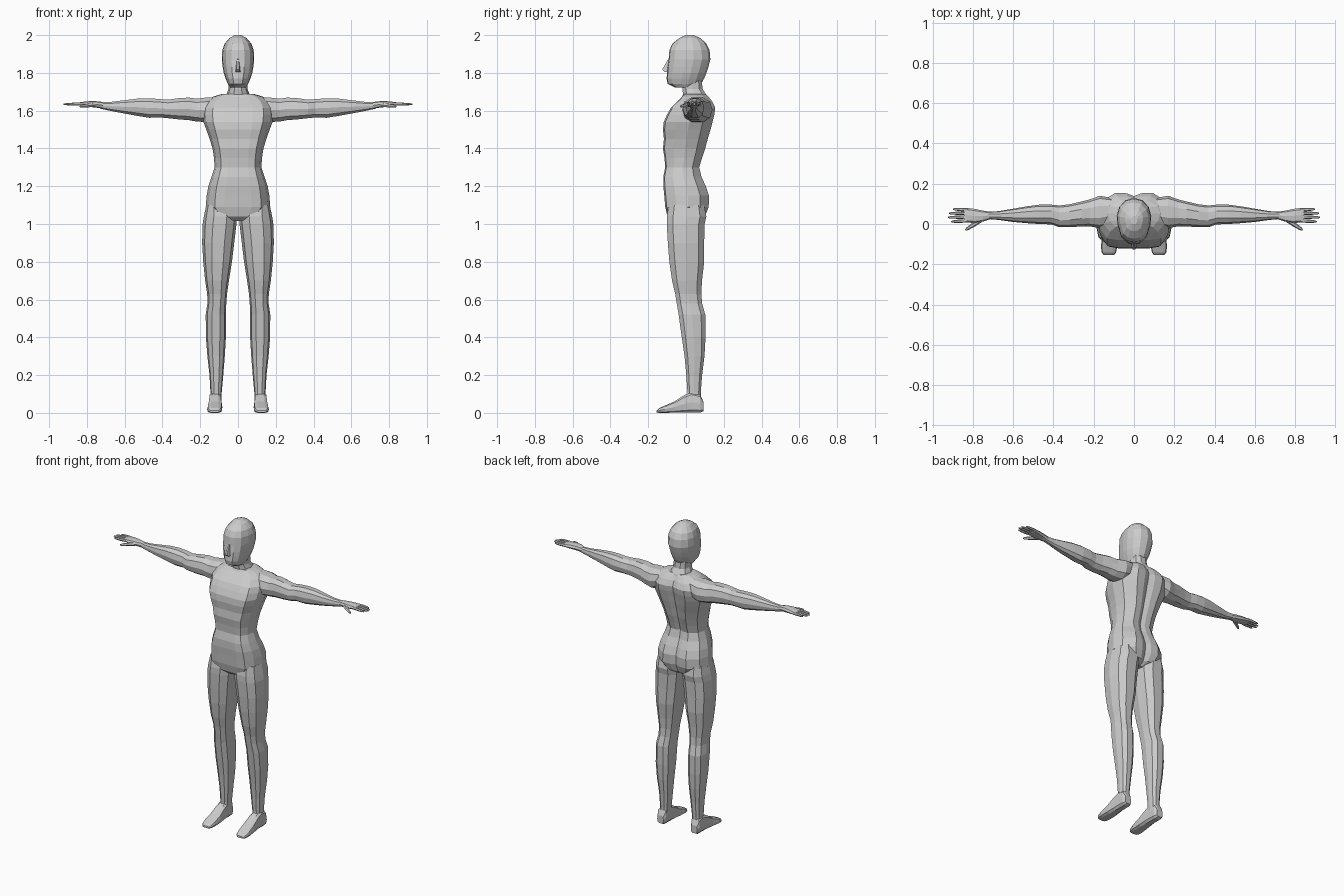
import bpy, bmesh, math
from mathutils import Vector

skin = bpy.data.materials.new("light grey")
skin.diffuse_color = (0.6, 0.6, 0.6, 1)


def finish(name, bm):
    bmesh.ops.recalc_face_normals(bm, faces=bm.faces[:])
    me = bpy.data.meshes.new(name)
    bm.to_mesh(me)
    bm.free()
    me.materials.append(skin)
    ob = bpy.data.objects.new(name, me)
    bpy.context.collection.objects.link(ob)
    return ob


def skin_rings(name, rings, side=1):
    """Join rings of points into a closed flat-shaded body."""
    bm = bmesh.new()
    vs = [[bm.verts.new((p[0] * side, p[1], p[2])) for p in r] for r in rings]
    n = len(vs[0])
    for a, b in zip(vs, vs[1:]):
        for i in range(n):
            j = (i + 1) % n
            bm.faces.new((a[i], a[j], b[j], b[i]))
    bm.faces.new(vs[0])
    bm.faces.new(vs[-1])
    return finish(name, bm)


def loft(name, shape, rings, axis="z", side=1):
    """Each ring: position on axis, then min/max of the two other axes."""
    out = []
    for t, a0, a1, b0, b1 in rings:
        pts = []
        for u, v in shape:
            a = (a0 + a1) / 2 + u * (a1 - a0) / 2
            b = (b0 + b1) / 2 + v * (b1 - b0) / 2
            pts.append({"z": (a, b, t), "x": (t, a, b), "y": (a, t, b)}[axis])
        out.append(pts)
    return skin_rings(name, out, side)


def symmetric(half):
    return half + [(-u, v) for u, v in reversed(half) if abs(u) > 1e-6]


def oval(n, power=0.85):
    pts = []
    for i in range(n):
        a = 2 * math.pi * i / n
        c, s = math.cos(a), math.sin(a)
        pts.append((math.copysign(abs(c) ** power, c), math.copysign(abs(s) ** power, s)))
    return pts


def centred(rows):
    return [(z, -w, w, f, b) for z, w, f, b in rows]


# Torso: boxy front, spine groove at the back
body = symmetric([(0, -1), (.42, -1), (.72, -.93), (.92, -.5), (1, .05),
                  (.9, .6), (.5, 1), (.2, .98), (0, .86)])
loft("torso", body, centred([
    (1.015, .05, -.07, .06), (1.04, .13, -.098, .1), (1.09, .171, -.11, .12),
    (1.15, .166, -.115, .122), (1.20, .157, -.12, .105), (1.25, .14, -.12, .082),
    (1.30, .124, -.11, .07), (1.35, .127, -.114, .085), (1.40, .135, -.122, .102),
    (1.45, .15, -.117, .115), (1.50, .168, -.122, .13), (1.54, .183, -.118, .14),
    (1.58, .187, -.1, .15), (1.615, .185, -.08, .155), (1.65, .165, -.045, .138),
    (1.675, .13, -.02, .118), (1.687, .09, -.01, .105)]))

# Neck
loft("neck", oval(10), centred([
    (1.64, .095, -.045, .125), (1.685, .062, -.018, .11),
    (1.715, .05, -.022, .09), (1.77, .05, -.02, .085)]))

# Head: flattish face, rounded skull
skull = symmetric([(0, -1), (.4, -.96), (.75, -.72), (.95, -.2), (1, .2),
                   (.85, .6), (.5, .9), (0, 1)])
loft("head", skull, centred([
    (1.723, .042, -.06, .05), (1.742, .054, -.097, .08), (1.77, .066, -.103, .096),
    (1.80, .076, -.1, .108), (1.83, .081, -.098, .118), (1.87, .086, -.092, .129),
    (1.92, .083, -.088, .125), (1.955, .071, -.072, .108),
    (1.985, .045, -.035, .075), (2.0, .016, 0, .04)]))

# Nose wedge
skin_rings("nose", [
    [(-.015, -.085, 1.803), (.015, -.085, 1.803), (.012, -.112, 1.805), (-.012, -.112, 1.805)],
    [(-.014, -.085, 1.82), (.014, -.085, 1.82), (.006, -.126, 1.818), (-.006, -.126, 1.818)],
    [(-.008, -.08, 1.875), (.008, -.08, 1.875), (.004, -.095, 1.872), (-.004, -.095, 1.872)]])


def finger(name, p, q, r, side):
    """Tapered finger with a middle knuckle."""
    p, q = Vector(p), Vector(q)
    d = (q - p).normalized()
    across = d.cross(Vector((0, 0, 1))).normalized()
    rings = []
    for t, k in ((0, 1), (.45, 1), (.85, .75), (1, .35)):
        c = p.lerp(q, t)
        rings.append([c + (across * math.cos(a) + Vector((0, 0, 1)) * math.sin(a)) * r * k
                      for a in [i * math.pi / 3 for i in range(6)]])
    skin_rings(name, rings, side)


for side, tag in ((1, "left"), (-1, "right")):
    # Legs: thigh, knee, calf, ankle
    loft(tag + "_leg", oval(10, .8), [
        (1.10, .03, .168, -.095, .1), (1.04, .006, .181, -.106, .112),
        (1.00, .008, .187, -.106, .103), (.90, .02, .19, -.1, .1),
        (.80, .032, .184, -.092, .1), (.70, .048, .174, -.077, .088),
        (.63, .058, .163, -.06, .084), (.58, .062, .162, -.052, .088),
        (.52, .064, .171, -.042, .105), (.40, .064, .17, -.025, .106),
        (.30, .07, .162, -.01, .1), (.20, .078, .151, 0, .087),
        (.11, .086, .146, .006, .08), (.06, .088, .148, .005, .08)], side=side)

    # Feet
    loft(tag + "_foot", oval(10, .6), [
        (.092, .1, .145, .008, .06), (.075, .09, .153, 0, .1),
        (.03, .088, .154, 0, .112), (-.01, .086, .156, 0, .095),
        (-.06, .083, .16, 0, .062), (-.115, .084, .164, 0, .038),
        (-.142, .089, .16, 0, .026), (-.155, .1, .15, .002, .014)], axis="y", side=side)

    # Arms: shoulder, biceps, elbow, forearm, wrist
    loft(tag + "_arm", oval(10), [
        (.11, .0, .13, 1.56, 1.675), (.17, -.02, .14, 1.537, 1.672),
        (.22, -.012, .122, 1.54, 1.666), (.26, -.012, .112, 1.547, 1.672),
        (.32, -.016, .098, 1.552, 1.668), (.37, -.016, .092, 1.558, 1.66),
        (.41, -.002, .096, 1.562, 1.663), (.47, .0, .096, 1.56, 1.668),
        (.53, .004, .088, 1.57, 1.666), (.60, .01, .076, 1.583, 1.657),
        (.67, .02, .064, 1.597, 1.648), (.73, .025, .06, 1.61, 1.646)], axis="x", side=side)

    # Palms
    loft(tag + "_palm", oval(8, .8), [
        (.715, .024, .061, 1.61, 1.646), (.75, .012, .066, 1.616, 1.65),
        (.79, .004, .075, 1.62, 1.65), (.83, .008, .08, 1.625, 1.646),
        (.845, .014, .076, 1.628, 1.643)], axis="x", side=side)

    # Fingers and thumb
    for nm, y0, y1, x1 in (("index", .016, .012, .908), ("middle", .035, .033, .925),
                           ("ring", .054, .053, .92), ("little", .07, .074, .9)):
        finger(f"{tag}_{nm}_finger", (.825, y0, 1.636), (x1, y1, 1.634), .0085, side)
    finger(tag + "_thumb", (.76, .02, 1.631), (.838, -.03, 1.622), .011, side)
